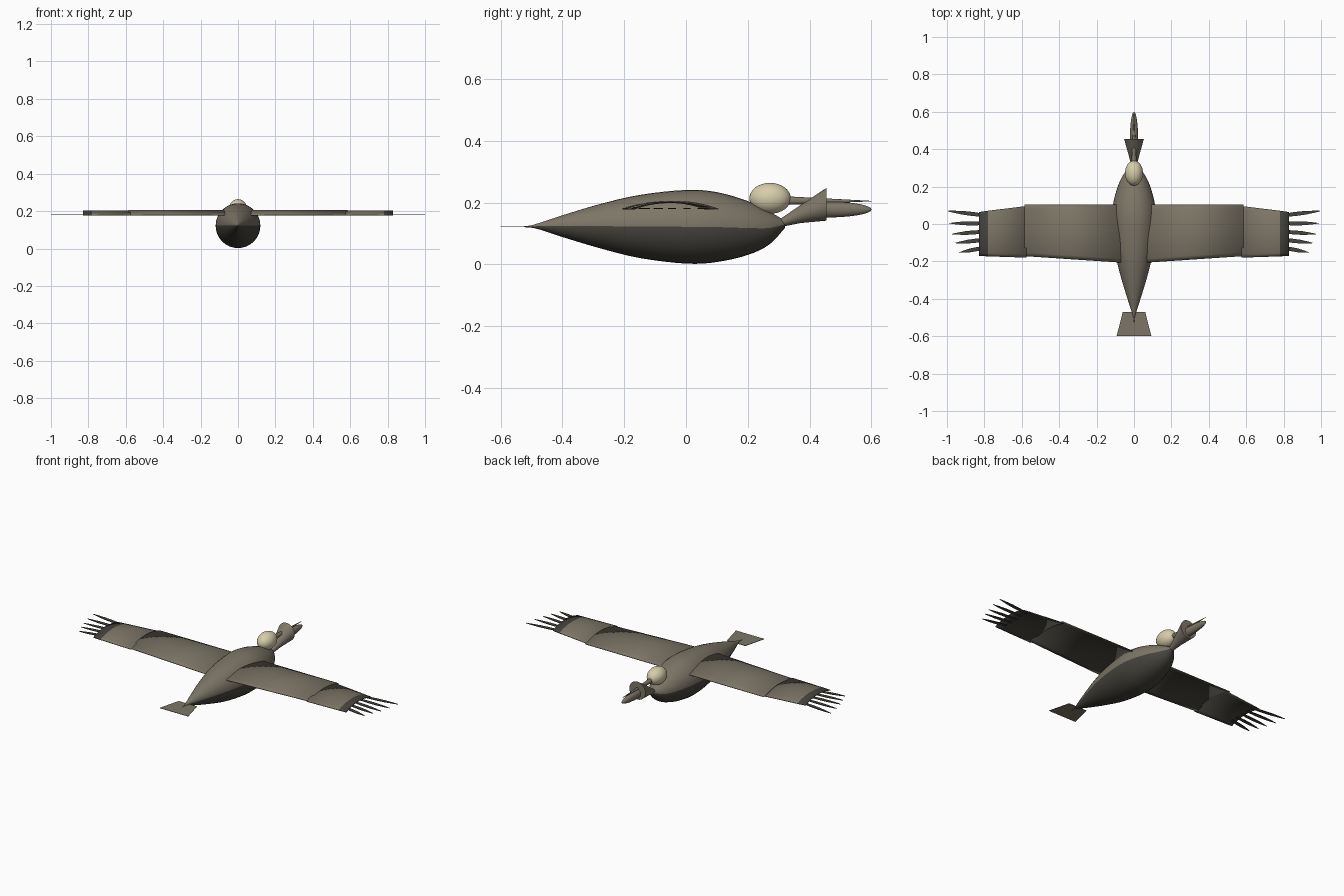
import bpy, bmesh, math
from mathutils import Vector

cube = bpy.data.objects.get("Cube")
if cube:
    bpy.data.objects.remove(cube)


def material(name, rgb):
    m = bpy.data.materials.new(name)
    m.use_nodes = True
    m.diffuse_color = (*rgb, 1)
    m.node_tree.nodes["Principled BSDF"].inputs["Base Color"].default_value = (*rgb, 1)
    return m


BROWN = material("plumage brown", (0.205, 0.18, 0.135))
DARK = material("dark feather", (0.06, 0.056, 0.045))
CREAM = material("cream", (0.68, 0.61, 0.41))


def finish(name, bm, mats, smooth=True):
    me = bpy.data.meshes.new(name)
    bm.to_mesh(me)
    bm.free()
    ob = bpy.data.objects.new(name, me)
    bpy.context.collection.objects.link(ob)
    for m in mats:
        me.materials.append(m)
    if smooth:
        bpy.ops.object.select_all(action='DESELECT')
        ob.select_set(True)
        bpy.context.view_layer.objects.active = ob
        bpy.ops.object.shade_smooth_by_angle(angle=math.radians(40))
    return ob


def mirror(ob):
    ob.modifiers.new("mirror", 'MIRROR').use_mirror_merge = False


def spline(points, steps):
    """Catmull-Rom curve through the points."""
    p = [Vector(q) for q in points]
    p = [2 * p[0] - p[1]] + p + [2 * p[-1] - p[-2]]
    out = []
    for a, b, c, d in zip(p, p[1:], p[2:], p[3:]):
        for i in range(steps):
            t = i / steps
            out.append(0.5 * (2 * b + (c - a) * t + (2 * a - 5 * b + 4 * c - d) * t * t
                              + (3 * b - a - 3 * c + d) * t ** 3))
    return out + [p[-2]]


def loft(name, rings, mats, sides=32, narrow=1.0):
    """Round tube along y; each ring is (y, centre z, radius)."""
    bm = bmesh.new()
    loops = []
    for y, z, r in rings:
        angles = [2 * math.pi * i / sides for i in range(sides)]
        loops.append([bm.verts.new((narrow * r * math.cos(a), y, z + r * math.sin(a)))
                      for a in angles])
    for a, b in zip(loops, loops[1:]):
        for i in range(sides):
            j = (i + 1) % sides
            f = bm.faces.new((a[i], a[j], b[j], b[i]))
            f.material_index = int(len(mats) > 1 and i >= sides // 2)
    bm.faces.new(loops[0])
    bm.faces.new(loops[-1][::-1])
    bmesh.ops.recalc_face_normals(bm, faces=bm.faces)
    return finish(name, bm, mats)


# Body: brown back, dark belly
body = [(-0.53, 0.122, 0.001), (-0.50, 0.123, 0.004), (-0.47, 0.124, 0.012),
        (-0.40, 0.124, 0.035), (-0.28, 0.124, 0.071), (-0.15, 0.123, 0.102),
        (0, 0.122, 0.119), (0.1, 0.121, 0.113), (0.2, 0.118, 0.087),
        (0.27, 0.118, 0.053), (0.32, 0.13, 0.012)]
loft("body", spline(body, 4), [BROWN, DARK])

# Flared neck, upper bill and lower bill
loft("neck", [(0.30, 0.132, 0.012), (0.37, 0.163, 0.029), (0.455, 0.195, 0.053)], [BROWN])
loft("upper_bill", [(0.28, 0.207, 0.016), (0.60, 0.205, 0.0008)], [BROWN], 16)
bill = [(0.45 + 0.15 * math.sin(t), 0.178, max(0.0005, 0.026 * math.cos(t)))
        for t in [math.pi / 2 * i / 12 for i in range(13)]]
loft("lower_bill", bill, [BROWN], 24, 0.85)

# Head
bm = bmesh.new()
bmesh.ops.create_uvsphere(bm, u_segments=32, v_segments=16, radius=1)
bmesh.ops.scale(bm, vec=(0.048, 0.067, 0.05), verts=bm.verts)
bmesh.ops.translate(bm, vec=(0, 0.272, 0.214), verts=bm.verts)
finish("head", bm, [CREAM])


# Wings: cambered sheets with dark undersides
def wing(name, stations, base, camber, dark_from, chord=14):
    """Each station is (x, trailing y, leading y)."""
    bm = bmesh.new()
    rows = []
    for x, back, front in stations:
        ts = [i / chord for i in range(chord + 1)]
        rows.append([bm.verts.new((x, back + (front - back) * t,
                                   base + camber * 4 * t * (1 - t))) for t in ts])
    for a, b in zip(rows, rows[1:]):
        for i in range(chord):
            f = bm.faces.new((a[i], b[i], b[i + 1], a[i + 1]))
            f.material_index = int(f.calc_center_median().x > dark_from)
    ob = finish(name, bm, [BROWN, DARK])
    solid = ob.modifiers.new("thickness", 'SOLIDIFY')
    solid.thickness = 0.004
    solid.offset = -1
    solid.material_offset = 1
    mirror(ob)


wing("inner_wing", [(0.06, -0.207, 0.105), (0.585, -0.172, 0.105)], 0.181, 0.025, 1)
wing("outer_wing", [(0.575, -0.18, 0.096), (0.78, -0.173, 0.071), (0.828, -0.171, 0.064)],
     0.181, 0.022, 0.78)


# Flat plates: wing-tip feathers and tail
def plate(bm, outline, z, thick):
    f = bm.faces.new([bm.verts.new((x, y, z)) for x, y in outline])
    f.normal_update()
    new = bmesh.ops.extrude_face_region(bm, geom=[f])["geom"]
    bmesh.ops.translate(bm, vec=(0, 0, thick),
                        verts=[v for v in new if isinstance(v, bmesh.types.BMVert)])
    bmesh.ops.recalc_face_normals(bm, faces=bm.faces)


bm = bmesh.new()
feathers = [(0.045, 1.0, 0.07), (0.003, 0.99, 0.004), (-0.04, 0.975, -0.054),
            (-0.083, 0.957, -0.102), (-0.125, 0.935, -0.152)]
for root_y, tip_x, tip_y in feathers:
    root, tip = Vector((0.79, root_y)), Vector((tip_x, tip_y))
    axis = tip - root
    side = Vector((-axis.y, axis.x)).normalized()
    shape = [(0, 0.008), (0.35, 0.011), (0.6, 0.010), (0.85, 0.005), (1, 0.0007)]
    up = [root + axis * t + side * w for t, w in shape]
    down = [root + axis * t - side * w for t, w in shape]
    plate(bm, down + up[::-1], 0.179, 0.003)
mirror(finish("wing_tip_feathers", bm, [DARK], False))

bm = bmesh.new()
plate(bm, [(-0.093, -0.6), (0.093, -0.6), (0.06, -0.47), (-0.06, -0.47)], 0.121, 0.002)
finish("tail", bm, [BROWN], False)
